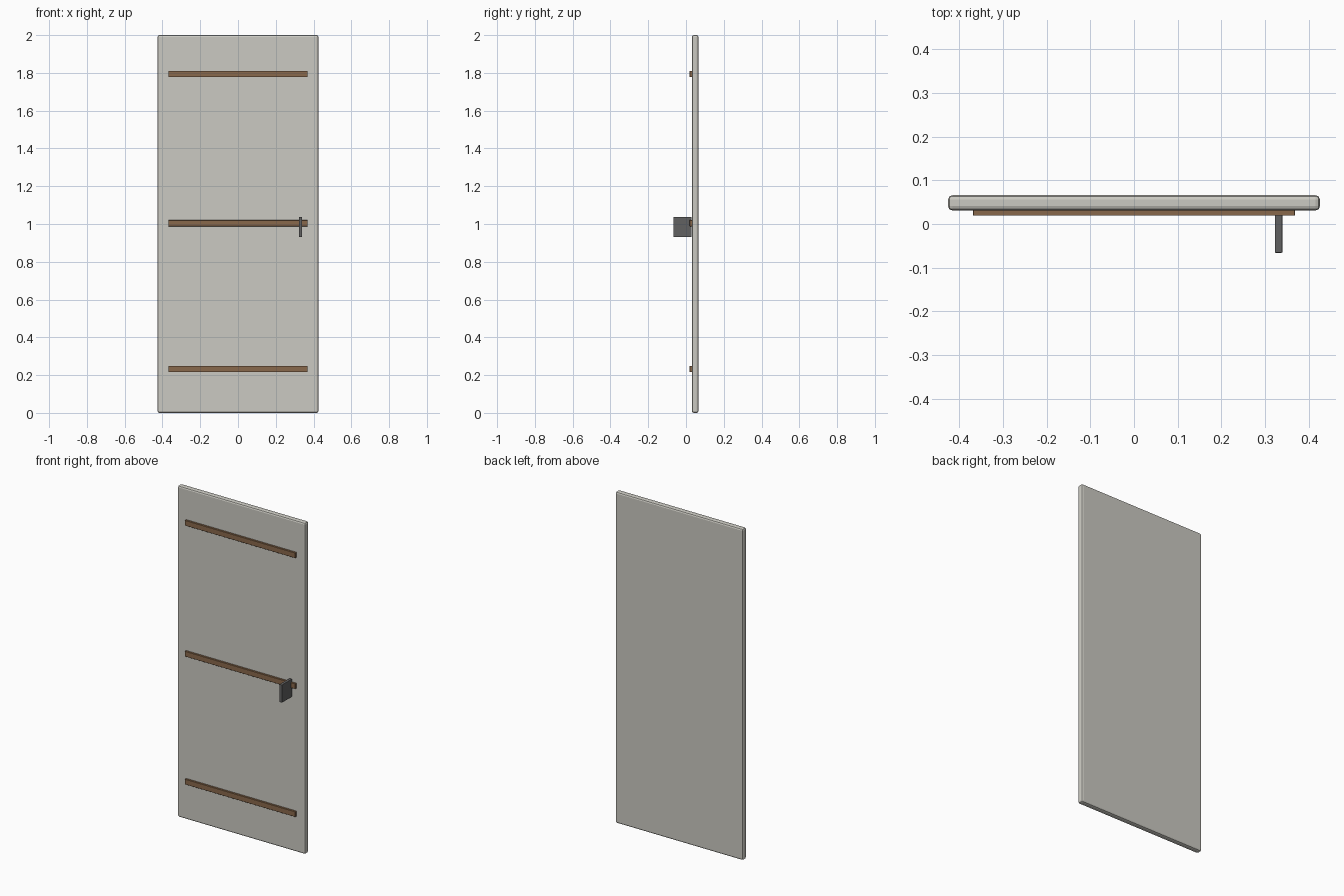
import bpy

if "Cube" in bpy.data.objects:
    bpy.data.objects.remove(bpy.data.objects["Cube"])

def material(name, color):
    m = bpy.data.materials.new(name)
    m.diffuse_color = color
    m.use_nodes = True
    m.node_tree.nodes["Principled BSDF"].inputs["Base Color"].default_value = m.diffuse_color
    return m

def box(name, lo, hi, mat, bevel, segments):
    bpy.ops.mesh.primitive_cube_add(size=1, location=[(a + b) / 2 for a, b in zip(lo, hi)])
    ob = bpy.context.object
    ob.name = name
    ob.scale = [b - a for a, b in zip(lo, hi)]
    bpy.ops.object.transform_apply(location=False, rotation=False, scale=True)
    mod = ob.modifiers.new("bevel", 'BEVEL')
    mod.width = bevel
    mod.segments = segments
    ob.data.materials.append(mat)
    return ob

paint = material("pale_paint", (0.60, 0.59, 0.54, 1))
wood = material("brown_wood", (0.25, 0.14, 0.07, 1))
metal = material("dark_metal", (0.12, 0.12, 0.12, 1))

# Door panel with rounded edges
box("door_panel", (-0.426, 0.031, 0), (0.426, 0.066, 2), paint, 0.010, 2)

# Horizontal trim rails on the front
for name, z in (("lower", 0.232), ("middle", 1.004), ("upper", 1.794)):
    box(name + "_rail", (-0.369, 0.019, z - 0.016), (0.369, 0.033, z + 0.016), wood, 0.001, 1)

# Upright plate handle
box("door_handle", (0.323, -0.066, 0.93), (0.340, 0.029, 1.038), metal, 0.002, 2)
